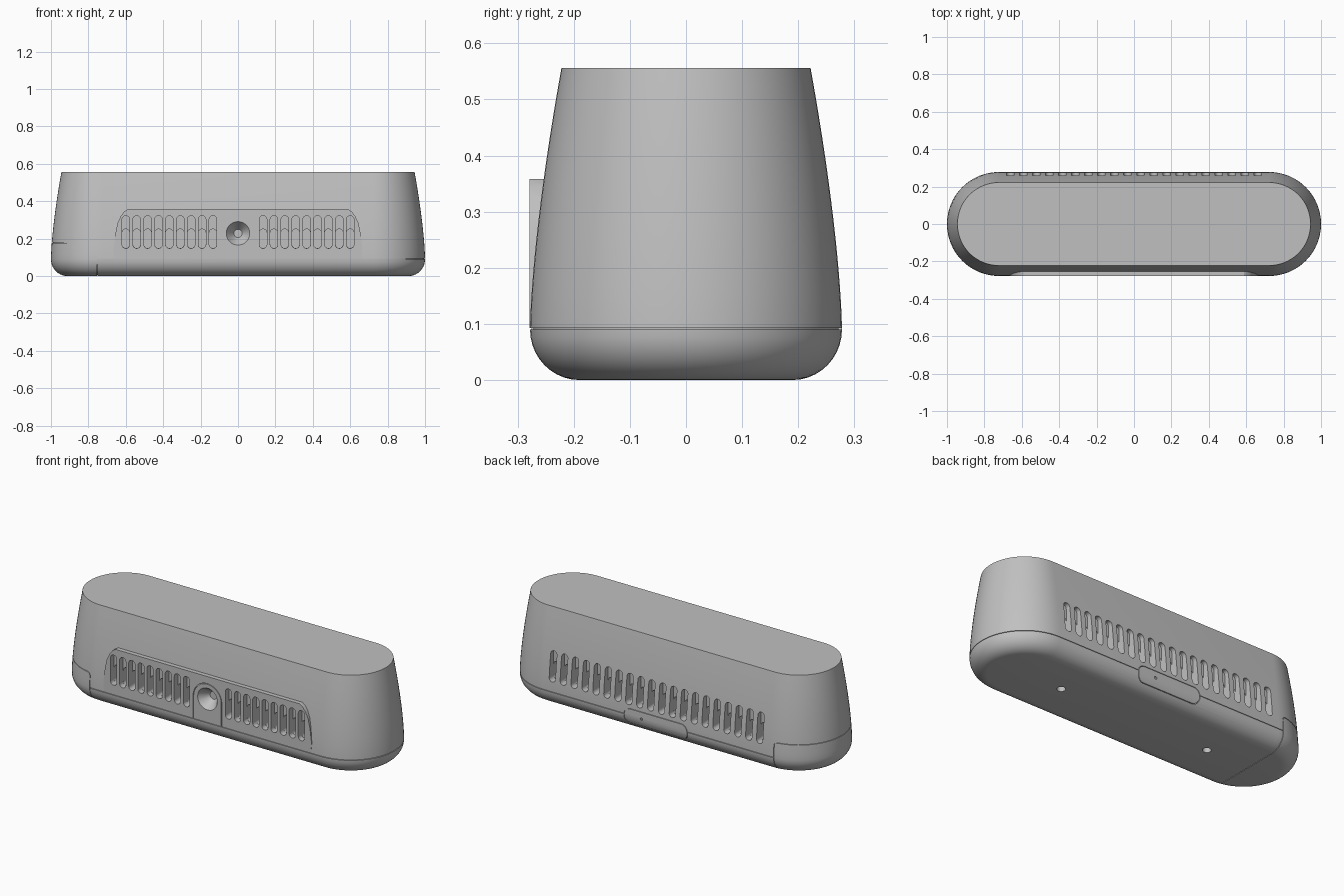
import bpy
import bmesh
from math import pi, cos, sin
from mathutils import Matrix

cube = bpy.data.objects.get("Cube")
if cube:
    bpy.data.objects.remove(cube, do_unlink=True)

grey = bpy.data.materials.new("light_grey_plastic")
grey.use_nodes = True
COLOUR = (0.53, 0.53, 0.53, 1)
grey.diffuse_color = COLOUR
grey.node_tree.nodes["Principled BSDF"].inputs["Base Color"].default_value = COLOUR

STRAIGHT = 0.722   # half length of the straight sides
RADIUS = 0.278     # half depth at the widest level
SEAM = 0.09        # height of the base seam
HEIGHT = 0.556
FACE = 0.2785      # depth of the flat vent panel
GAP = 0.003


def make_object(name, bm):
    bmesh.ops.recalc_face_normals(bm, faces=bm.faces[:])
    mesh = bpy.data.meshes.new(name)
    bm.to_mesh(mesh)
    bm.free()
    mesh.materials.append(grey)
    obj = bpy.data.objects.new(name, mesh)
    bpy.context.collection.objects.link(obj)
    return obj


def boolean(obj, cutter, operation, keep=False):
    mod = obj.modifiers.new("cut", 'BOOLEAN')
    mod.operation = operation
    mod.solver = 'EXACT'
    mod.object = cutter
    bpy.context.view_layer.objects.active = obj
    bpy.ops.object.modifier_apply(modifier=mod.name)
    if not keep:
        bpy.data.objects.remove(cutter, do_unlink=True)


def stadium_body(name, inset=0.0, top=HEIGHT):
    """Stacked stadium rings: rounded foot, then a gently tapering wall."""
    levels = []
    for i in range(11):
        a = i / 10 * pi / 2
        levels.append((0.19 + (RADIUS - 0.19) * sin(a), SEAM * (1 - cos(a))))
    for i in range(1, 19):
        t = i / 18
        levels.append((RADIUS - 0.056 * t ** 1.5, SEAM + (HEIGHT - SEAM) * t))
    levels = [(r - inset, z + inset) for r, z in levels if z <= top]
    bm = bmesh.new()
    rings = []
    n = 32
    for r, z in levels:
        ring = []
        for side in (0, 1):
            for k in range(n + 1):
                a = -pi / 2 + pi * (k / n + side)
                cx = STRAIGHT if side == 0 else -STRAIGHT
                ring.append(bm.verts.new((cx + r * cos(a), r * sin(a), z)))
        rings.append(ring)
    for low, high in zip(rings, rings[1:]):
        for k in range(len(low)):
            j = (k + 1) % len(low)
            bm.faces.new((low[k], low[j], high[j], high[k]))
    bm.faces.new(rings[0])
    bm.faces.new(rings[-1])
    return make_object(name, bm)


def add_prism(bm, outline, y0, y1):
    """Extrude an (x, z) outline along y."""
    a = [bm.verts.new((x, y0, z)) for x, z in outline]
    b = [bm.verts.new((x, y1, z)) for x, z in outline]
    bm.faces.new(a)
    bm.faces.new(b)
    for k in range(len(a)):
        j = (k + 1) % len(a)
        bm.faces.new((a[k], a[j], b[j], b[k]))


def prisms(name, outlines):
    bm = bmesh.new()
    for outline, y0, y1 in outlines:
        add_prism(bm, outline, y0, y1)
    return make_object(name, bm)


def rounded(cx, cz, hw, hh, r, steps=6):
    """Rounded rectangle outline around a centre."""
    points = []
    corners = ((1, 1), (-1, 1), (-1, -1), (1, -1))
    for q, (sx, sz) in enumerate(corners):
        for k in range(steps + 1):
            a = (q + k / steps) * pi / 2
            points.append((cx + sx * (hw - r) + r * cos(a), cz + sz * (hh - r) + r * sin(a)))
    return points


def rectangle(x0, x1, z0, z1):
    return [(x0, z0), (x1, z0), (x1, z1), (x0, z1)]


def cone(name, r1, r2, depth, matrix):
    bm = bmesh.new()
    bmesh.ops.create_cone(bm, cap_ends=True, segments=32, radius1=r1, radius2=r2,
                          depth=depth, matrix=matrix)
    return make_object(name, bm)


# Main pieces: shell, base and the taller end cap, parted by narrow seams
STEP_X, STEP_Z = -0.755, 0.176
shell = stadium_body("shell")
boolean(shell, prisms("cut", [(rectangle(-2, 2, -1, SEAM + GAP), -1, 1)]), 'DIFFERENCE')
boolean(shell, prisms("cut", [(rounded(STEP_X - 1 + GAP, STEP_Z - 1 + GAP, 1, 1, 0.02), -1, 1)]),
        'DIFFERENCE')
base = stadium_body("base")
boolean(base, prisms("cut", [(rectangle(STEP_X + GAP, 2, -1, SEAM), -1, 1)]), 'INTERSECT')
end_cap = stadium_body("end_cap")
boolean(end_cap, prisms("cut", [(rounded(STEP_X - 1, STEP_Z - 1, 1, 1, 0.02), -1, 1)]),
        'INTERSECT')

# Hidden core that closes the seams from inside
core = stadium_body("inner_core", 0.006, 0.14)
end_core = stadium_body("end_core", 0.006, 0.21)
boolean(end_core, prisms("cut", [(rectangle(-2, -0.72, -1, 1), -1, 1)]), 'INTERSECT')

# Flat vent panel on the front
half = [(0.66, SEAM + GAP), (0.665, 0.15), (0.655, 0.23), (0.643, 0.285),
        (0.627, 0.32), (0.608, 0.345), (0.588, 0.358)]
outline = half + [(-x, z) for x, z in reversed(half)]
boolean(shell, prisms("panel", [(outline, -FACE, -0.2)]), 'UNION')

# Vent slots: a shallow pocket with a deeper lower half
front_x = [s * (0.134 + 0.0582 * i) for s in (-1, 1) for i in range(9)]
back_x = [-0.662 + 1.324 * i / 19 for i in range(20)]
for cz, hh, depth in ((0.235, 0.087, 0.245), (0.2, 0.051, 0.215)):
    slots = [(rounded(x, cz, 0.02, hh, 0.0199), -0.4, -depth) for x in front_x]
    slots += [(rounded(x, cz, 0.02, hh, 0.0199), depth - 0.012, 0.4) for x in back_x]
    boolean(shell, prisms("slot_cutter", slots), 'DIFFERENCE')


# Arched groove around the central round recess
def arch(w, bottom):
    return [(-w, bottom)] + [(w * cos(pi - pi * k / 24), 0.225 + w * sin(pi * k / 24))
                             for k in range(25)] + [(w, bottom)]


groove = prisms("groove_cutter", [(arch(0.092, 0.05), -0.4, -0.272)])
boolean(groove, prisms("groove_core", [(arch(0.088, 0.04), -0.5, -0.2)]), 'DIFFERENCE')
boolean(shell, groove, 'DIFFERENCE')
recess = Matrix.Translation((0, -FACE + 0.02, 0.228)) @ Matrix.Rotation(pi / 2, 4, 'X')
boolean(shell, cone("recess_cutter", 0.022, 0.074, 0.07, recess), 'DIFFERENCE')

# Rounded cover on the back, with its own outline gap and a pin hole
cover = stadium_body("back_cover")
boolean(cover, prisms("cut", [(rounded(0, 0.083, 0.2, 0.043, 0.038), 0.2, 0.5)]), 'INTERSECT')
pin = Matrix.Translation((0.09, RADIUS, 0.088)) @ Matrix.Rotation(pi / 2, 4, 'X')
boolean(cover, cone("pin_cutter", 0.008, 0.008, 0.04, pin), 'DIFFERENCE')
pocket = prisms("pocket", [(rounded(0, 0.083, 0.2 + GAP, 0.043 + GAP, 0.04), 0.24, 0.5)])
for part in (shell, base):
    boolean(part, pocket, 'DIFFERENCE', keep=True)
bpy.data.objects.remove(pocket, do_unlink=True)

# Countersunk screw holes underneath
for x in (-0.48, 0.48):
    for part in (base, core):
        hole = cone("screw_cutter", 0.026, 0.02, 0.06, Matrix.Translation((x, 0, 0)))
        boolean(part, hole, 'DIFFERENCE')

# Smooth shading with crisp edges
for obj in (shell, base, end_cap, core, end_core, cover):
    bpy.ops.object.select_all(action='DESELECT')
    obj.select_set(True)
    bpy.context.view_layer.objects.active = obj
    bpy.ops.object.shade_smooth_by_angle(angle=pi / 6)
